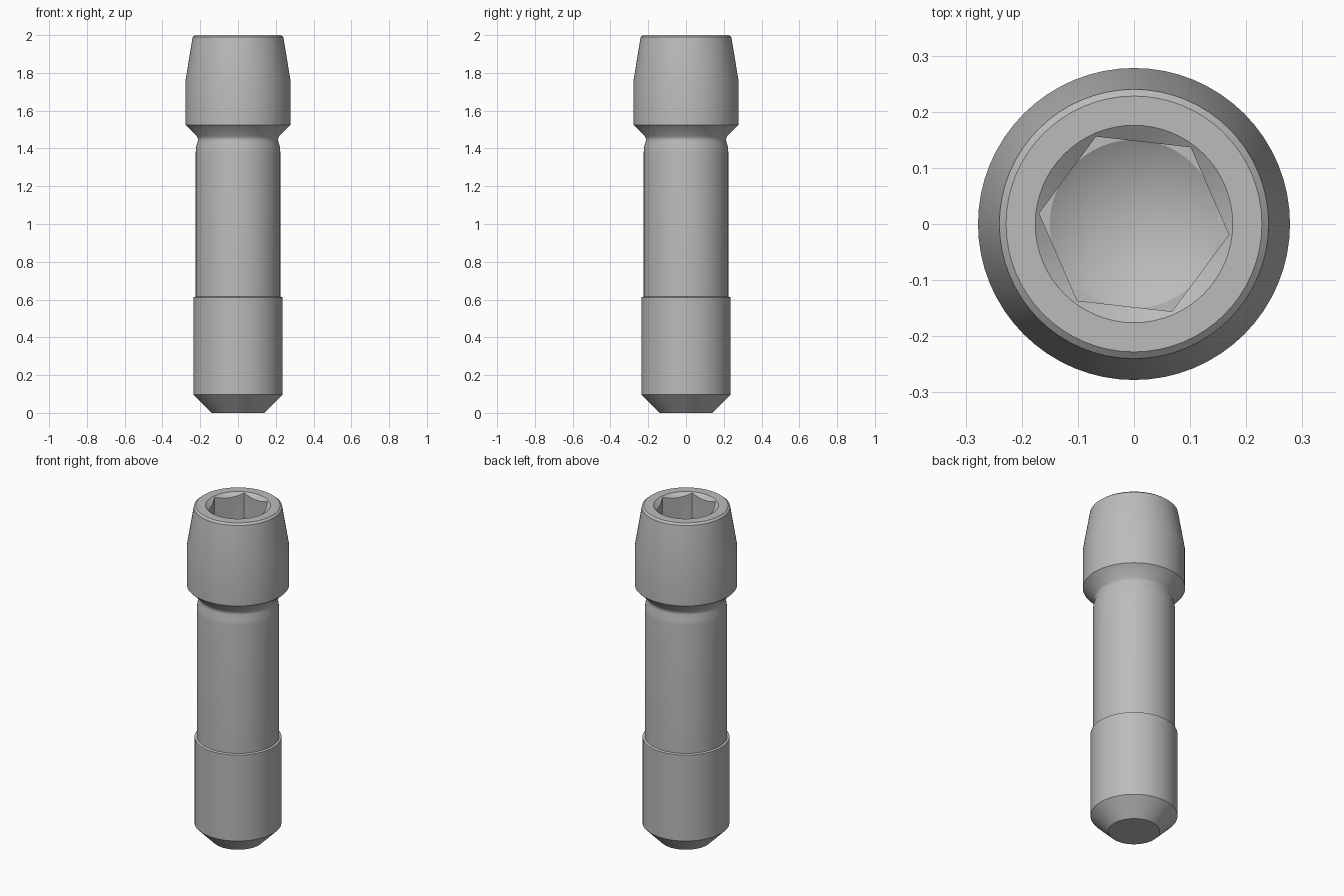
import bpy
import bmesh
import math

cube = bpy.data.objects.get("Cube")
if cube:
    bpy.data.objects.remove(cube, do_unlink=True)

SIDES = 64

# Plain grey metal
steel = bpy.data.materials.new("grey_steel")
steel.use_nodes = True
GREY = (0.5, 0.5, 0.5, 1)
steel.diffuse_color = GREY
steel.node_tree.nodes["Principled BSDF"].inputs["Base Color"].default_value = GREY


def lathe(name, profile, sides=SIDES, turn=0.0):
    """Closed solid of revolution from (radius, height) points, bottom to top."""
    bm = bmesh.new()
    rings = []
    for r, z in profile:
        if r == 0:
            rings.append([bm.verts.new((0, 0, z))] * sides)
        else:
            angles = [turn + math.tau * i / sides for i in range(sides)]
            rings.append([bm.verts.new((r * math.cos(a), r * math.sin(a), z)) for a in angles])
    for low, high in zip(rings, rings[1:]):
        for i in range(sides):
            j = (i + 1) % sides
            corners = dict.fromkeys((low[i], low[j], high[j], high[i]))
            bm.faces.new(list(corners))
    if profile[0][0] > 0:
        bm.faces.new(rings[0][::-1])
    if profile[-1][0] > 0:
        bm.faces.new(rings[-1])
    bmesh.ops.recalc_face_normals(bm, faces=bm.faces)
    mesh = bpy.data.meshes.new(name)
    bm.to_mesh(mesh)
    bm.free()
    mesh.materials.append(steel)
    obj = bpy.data.objects.new(name, mesh)
    bpy.context.collection.objects.link(obj)
    return obj


# Pointed tip, thread sleeve, shank, neck and tapered head
screw = lathe("socket_screw", [
    (0.14, 0), (0.236, 0.097), (0.236, 0.612), (0.224, 0.616),
    (0.224, 1.38), (0.221, 1.41), (0.213, 1.44), (0.212, 1.45), (0.217, 1.465),
    (0.278, 1.525), (0.278, 1.76), (0.24, 1.99), (0.228, 2.0),
])

# Cutters for the socket: countersink, hexagon and drill point
cutters = [
    lathe("countersink_cutter", [(0, 1.874), (0.176, 2.0), (0.176, 2.1)]),
    lathe("hexagon_cutter", [(0.17, 1.72), (0.17, 2.1)], 6, math.radians(-6.5)),
    lathe("drill_cutter", [(0, 1.63), (0.15, 1.72), (0.15, 1.8)]),
]

bpy.ops.object.select_all(action="DESELECT")
screw.select_set(True)
bpy.context.view_layer.objects.active = screw
for cutter in cutters:
    cutter.hide_render = True
    cut = screw.modifiers.new(cutter.name, "BOOLEAN")
    cut.operation = "DIFFERENCE"
    cut.solver = "EXACT"
    cut.object = cutter
    bpy.ops.object.modifier_apply(modifier=cut.name)
    bpy.data.objects.remove(cutter, do_unlink=True)

bpy.ops.object.shade_smooth_by_angle(angle=math.radians(30))
